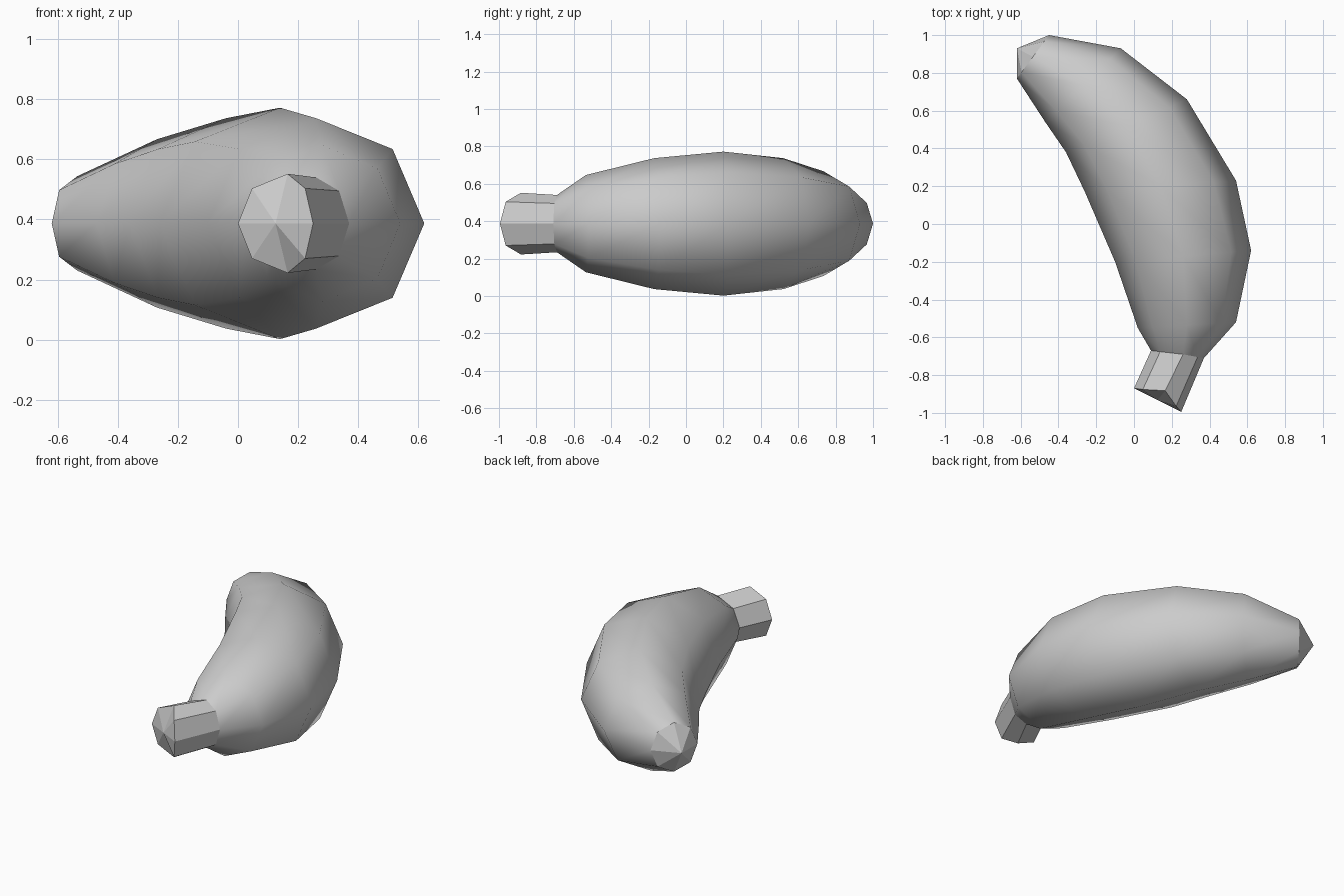
import bpy
import math
from mathutils import Vector

cube = bpy.data.objects.get("Cube")
if cube:
    bpy.data.objects.remove(cube, do_unlink=True)

SIDES = 8
MID_Z = 0.387

skin = bpy.data.materials.new("plain grey")
skin.use_nodes = True
GREY = (0.6, 0.6, 0.6, 1.0)
skin.diffuse_color = GREY
skin.node_tree.nodes["Principled BSDF"].inputs["Base Color"].default_value = GREY


def ring(inner, outer, half_height, shift=(0, 0)):
    """Upright octagon between two plan points; shift slides its top and bottom."""
    a, b, s = Vector(inner), Vector(outer), Vector(shift)
    points = []
    for i in range(SIDES):
        t = 2 * math.pi * i / SIDES
        p = (a + b) / 2 + (b - a) / 2 * math.cos(t) + s * math.sin(t) ** 4
        points.append((p.x, p.y, MID_Z + half_height * math.sin(t)))
    return points


def loft(name, rings, apex=None, smooth=False):
    """Skin the rings in order and optionally close the last one with a fan."""
    verts = [p for r in rings for p in r]
    faces = []
    for k in range(len(rings) - 1):
        for i in range(SIDES):
            j = (i + 1) % SIDES
            lo, hi = k * SIDES, (k + 1) * SIDES
            faces.append((lo + i, hi + i, hi + j, lo + j))
    if apex:
        last = len(verts) - SIDES
        verts.append((*apex, MID_Z))
        faces += [(last + i, len(verts) - 1, last + (i + 1) % SIDES)
                  for i in range(SIDES)]
    mesh = bpy.data.meshes.new(name)
    mesh.from_pydata(verts, [], faces)
    mesh.polygons.foreach_set("use_smooth", [smooth] * len(faces))
    mesh.materials.append(skin)
    obj = bpy.data.objects.new(name, mesh)
    bpy.context.collection.objects.link(obj)
    return obj


# Cross-sections from stem to tip
stem_end = ring((0, -0.87), (0.25, -0.995), 0.165, (0.04, 0.05))
stem_base = ring((0.09, -0.67), (0.37, -0.71), 0.153, (0.03, 0))
tip_base = ring((-0.62, 0.77), (-0.45, 1.0), 0.157)
body_rings = [
    stem_base,
    ring((0.02, -0.55), (0.54, -0.52), 0.26),
    ring((-0.10, -0.20), (0.62, -0.14), 0.35),
    ring((-0.26, 0.17), (0.54, 0.23), 0.385),
    ring((-0.36, 0.38), (0.28, 0.66), 0.35),
    ring((-0.47, 0.54), (-0.07, 0.93), 0.28),
    tip_base,
]

# Curved fruit body, faceted stem and pointed blossom tip
loft("fruit_body", body_rings, smooth=True)
loft("stem", [stem_base, stem_end], apex=(0.125, -0.9325))
loft("blossom_tip", [tip_base], apex=(-0.62, 0.93))

# Face the stem outwards, since it runs the opposite way along the fruit
bpy.data.objects["stem"].data.flip_normals()
